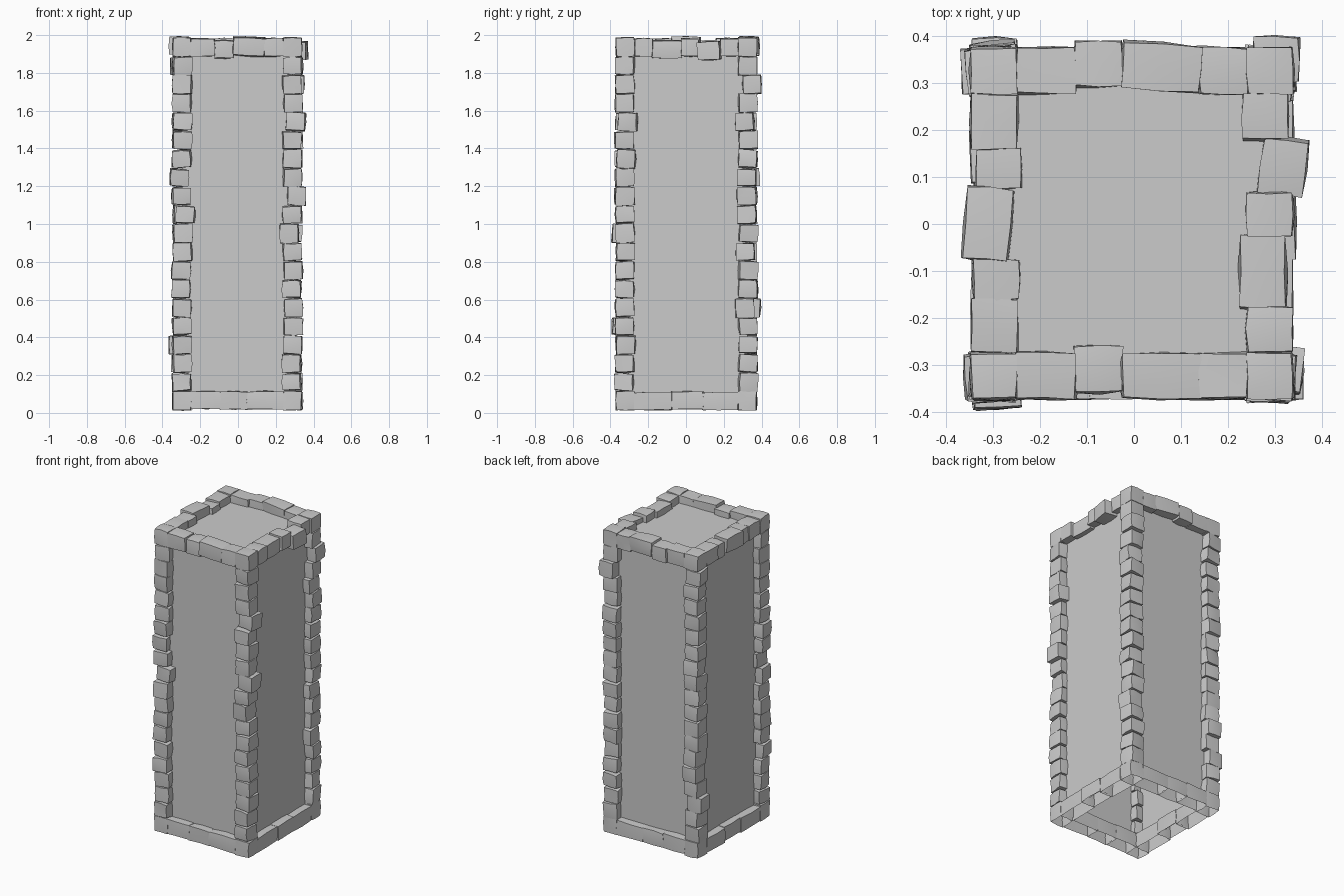
import bpy, bmesh, random
from math import radians
from mathutils import Vector, Matrix, Euler

if "Cube" in bpy.data.objects:
    bpy.data.objects.remove(bpy.data.objects["Cube"])

random.seed(7)
XL, XR, YF, YB = -0.297, 0.288, -0.322, 0.325   # edge centre lines
ZT, ZB = 1.935, 0.065
W = 0.095                                       # stone thickness


def add_stone(bm, centre, size, rot=(0, 0, 0), open_bottom=False, jitter=0.003):
    """A bulging block: a subdivided cube with swollen face centres."""
    s = bmesh.new()
    bmesh.ops.create_cube(s, size=1)
    bmesh.ops.subdivide_edges(s, edges=s.edges[:], cuts=1, use_grid_fill=True)
    mat = Matrix.Translation(centre) @ Euler([radians(a) for a in rot]).to_matrix().to_4x4()
    if open_bottom:
        low = [f for f in s.faces if f.calc_center_median().z < -0.49]
        bmesh.ops.delete(s, geom=low, context='FACES')
    for v in s.verts:
        zeros = sum(abs(c) < 0.01 for c in v.co)
        grow = 1 + (0, 0.02, 0.09)[min(zeros, 2)]
        p = Vector([c * d * grow for c, d in zip(v.co, size)])
        p += Vector([random.uniform(-jitter, jitter) for _ in range(3)])
        v.co = mat @ p
    tmp = bpy.data.meshes.new("tmp")
    s.to_mesh(tmp)
    s.free()
    bm.from_mesh(tmp)
    bpy.data.meshes.remove(tmp)


def finish(bm, name, smooth=True):
    me = bpy.data.meshes.new(name)
    bm.to_mesh(me)
    bm.free()
    ob = bpy.data.objects.new(name, me)
    bpy.context.collection.objects.link(ob)
    if smooth:
        bpy.ops.object.select_all(action='DESELECT')
        ob.select_set(True)
        bpy.context.view_layer.objects.active = ob
        bpy.ops.object.shade_smooth_by_angle(angle=radians(40))


# Core panels, open underneath
bm = bmesh.new()
bmesh.ops.create_cube(bm, size=1)
bottom = [f for f in bm.faces if f.normal.z < -0.5]
bmesh.ops.delete(bm, geom=bottom, context='FACES')
for v in bm.verts:
    v.co = (XL if v.co.x < 0 else XR, YF if v.co.y < 0 else YB, ZB if v.co.z < 0 else ZT)
finish(bm, "core_panels", smooth=False)

# Corner columns: stacked stones, a few knocked out of line {index: (dx, dy)}
columns = {
    "front_left": (XL, YF, {4: (0, -0.02), 9: (0.005, -0.02), 10: (0.02, 0), 12: (-0.015, 0)}),
    "front_right": (XR, YF, {9: (-0.015, 0), 11: (0.022, 0), 15: (0.02, 0.015)}),
    "back_right": (XR, YB, {5: (0, -0.015), 8: (0, -0.01), 15: (0, -0.015), 17: (0.015, 0.025)}),
    "back_left": (XL, YB, {3: (-0.02, 0), 5: (0, 0.02), 12: (0, 0.012), 18: (-0.01, 0)}),
}
N = 20
pitch = (1.985 - 0.015) / N
for name, (x, y, moved) in columns.items():
    bm = bmesh.new()
    for i in range(N):
        dx, dy = moved.get(i, (random.uniform(-.005, .005), random.uniform(-.005, .005)))
        end = i in (0, N - 1)
        rot = [0 if end else random.uniform(-a, a) for a in (3, 3, 7)]
        h = pitch * (1.0 if end else random.uniform(0.85, 1.0))
        z = 0.015 + pitch * (i + 0.5)
        if end:
            dx = dy = 0
        add_stone(bm, (x + dx, y + dy, z), (W, W, h), rot, open_bottom=(i == 0))
    finish(bm, name + "_column")


# Horizontal rims: stones between break points along one axis
def rim(name, axis, fixed, z, breaks, moved=None, open_bottom=False):
    bm = bmesh.new()
    for i, (a, b) in enumerate(zip(breaks, breaks[1:])):
        off, dz, turn, roll = (moved or {}).get(i, (0, 0, 0, 0))
        mid, ln = (a + b) / 2, b - a
        if axis == 'x':
            add_stone(bm, (mid, fixed + off, z + dz), (ln, W, 0.092), (0, roll, turn), open_bottom)
        else:
            add_stone(bm, (fixed + off, mid, z + dz), (W, ln, 0.092), (roll, 0, turn), open_bottom)
    finish(bm, name)


xs = (-0.25, -0.125, -0.025, 0.14, 0.24)
rim("top_front_rim", 'x', YF, ZT, xs, {1: (0.014, -0.01, 0, 0), 2: (0, 0.003, 0, 3)})
rim("top_back_rim", 'x', YB, ZT, xs, {1: (0.015, 0, 0, 0), 2: (0.008, 0.01, -5, 3)})
rim("top_left_rim", 'y', XL, ZT, (-0.27, -0.16, -0.075, 0.075, 0.16, 0.275),
    {2: (-0.013, 0.008, -5, 0), 3: (0.01, -0.01, 0, 0), 1: (0.004, 0, 0, 0)})
rim("top_right_rim", 'y', XR, ZT, (-0.27, -0.178, -0.025, 0.065, 0.18, 0.275),
    {1: (-0.015, -0.01, 0, 0), 3: (0.03, -0.018, -7, 3), 4: (-0.01, 0, 0, 0)})

bx, by = (-0.25, -0.095, 0.05, 0.24), (-0.275, -0.075, 0.09, 0.275)
for side, y in (("front", YF), ("back", YB)):
    rim(f"bottom_{side}_rim", 'x', y, ZB, bx, {0: (0, 0.003, 0, 0)}, open_bottom=True)
for side, x in (("left", XL), ("right", XR)):
    rim(f"bottom_{side}_rim", 'y', x, ZB - 0.003, by, {1: (0.005, 0.004, 0, 0)}, open_bottom=True)
